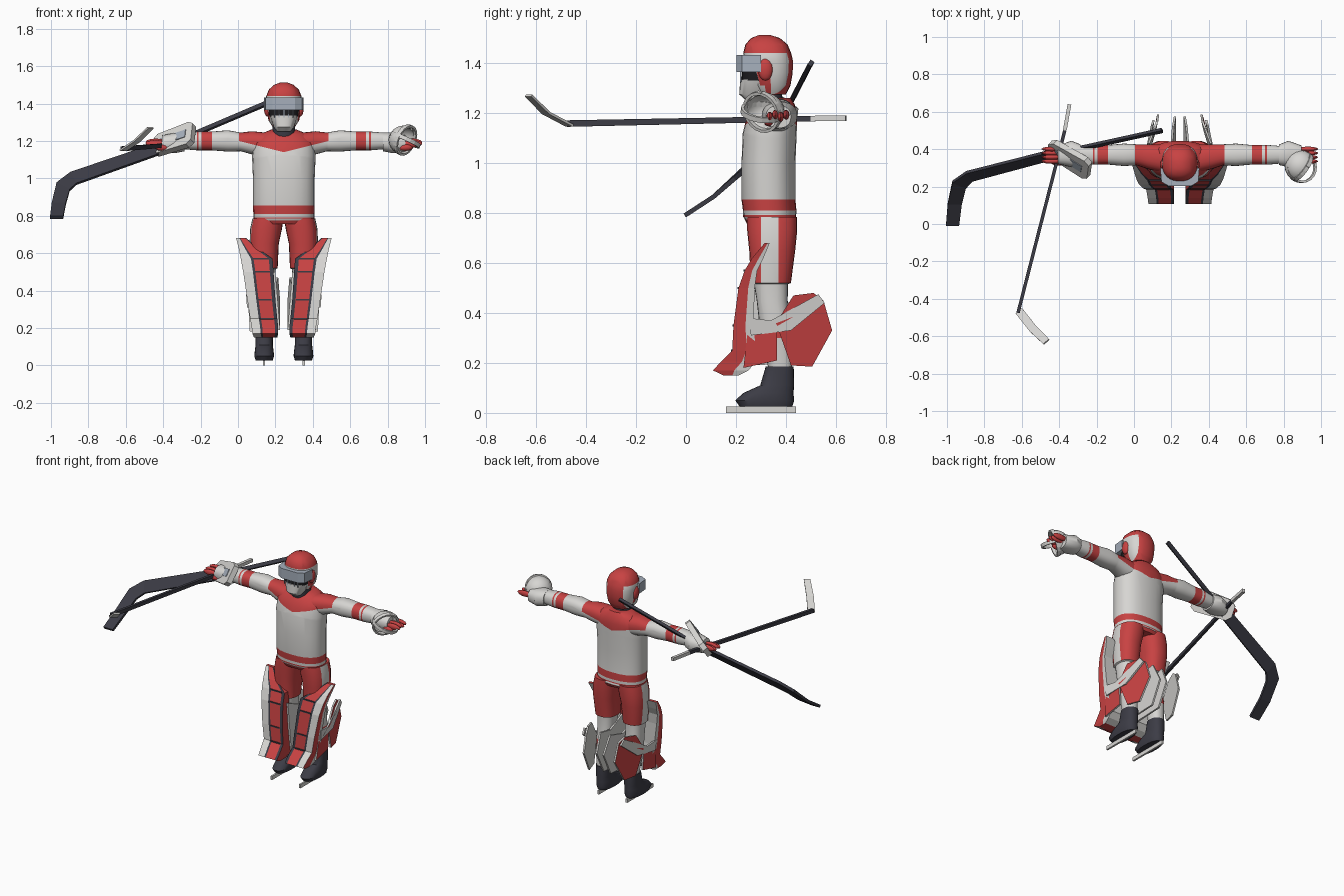
import bpy, bmesh, math
from mathutils import Vector as V

cube = bpy.data.objects.get("Cube")
if cube:
    bpy.data.objects.remove(cube)

C = 0.245  # body centre line


def material(name, rgb):
    m = bpy.data.materials.new(name)
    m.use_nodes = True
    m.diffuse_color = (*rgb, 1)
    b = m.node_tree.nodes["Principled BSDF"]
    b.inputs["Base Color"].default_value = (*rgb, 1)
    b.inputs["Roughness"].default_value = 0.7
    return m


MATS = [material("red", (0.58, 0.055, 0.055)), material("white", (0.68, 0.67, 0.65)),
        material("charcoal", (0.045, 0.045, 0.06)), material("visor_grey", (0.38, 0.43, 0.5)),
        material("black", (0.012, 0.012, 0.014))]
RED, WHITE, DARK, VISOR, BLACK = range(5)


def finish(name, bm, rule, smooth=True, cuts=()):
    """Cut colour borders, colour faces by rule(centre, normal, index), make the object."""
    bmesh.ops.recalc_face_normals(bm, faces=bm.faces)
    for co, no in cuts:
        bmesh.ops.bisect_plane(bm, geom=bm.verts[:] + bm.edges[:] + bm.faces[:],
                               plane_co=co, plane_no=no)
    bm.normal_update()
    bm.faces.ensure_lookup_table()
    picks = []
    for i, f in enumerate(bm.faces):
        k = rule if isinstance(rule, int) else rule(f.calc_center_median(), f.normal, i)
        if k not in picks:
            picks.append(k)
        f.material_index = picks.index(k)
    me = bpy.data.meshes.new(name)
    bm.to_mesh(me)
    bm.free()
    for k in picks:
        me.materials.append(MATS[k])
    ob = bpy.data.objects.new(name, me)
    bpy.context.collection.objects.link(ob)
    if smooth:
        bpy.context.view_layer.objects.active = ob
        ob.select_set(True)
        bpy.ops.object.shade_smooth_by_angle(angle=math.radians(40))
        ob.select_set(False)
    return ob


def skin(name, rings, rule, smooth=True, cuts=()):
    """Join rings of points into a closed body."""
    bm = bmesh.new()
    vs = [[bm.verts.new(p) for p in r] for r in rings]
    n = len(vs[0])
    for a, b in zip(vs, vs[1:]):
        for j in range(n):
            bm.faces.new((a[j], a[(j + 1) % n], b[(j + 1) % n], b[j]))
    bm.faces.new(vs[0])
    bm.faces.new(vs[-1])
    return finish(name, bm, rule, smooth, cuts)


def loft(name, rings, rule, u, v, cuts=(), n=24, power=0.85):
    """Oval rings (centre, radius along u, radius along v)."""
    def oval(c, a, b):
        pts = []
        for i in range(n):
            co, si = math.cos(math.tau * i / n), math.sin(math.tau * i / n)
            pts.append(V(c) + u * math.copysign(abs(co) ** power, co) * a
                       + v * math.copysign(abs(si) ** power, si) * b)
        return pts
    return skin(name, [oval(*r) for r in rings], rule, True, cuts)


def bar(name, rows, rule, thick=0.016):
    """Flat bar through rows of (point, width direction, width)."""
    rings = []
    for i, (p, w, size) in enumerate(rows):
        d = V(rows[min(i + 1, len(rows) - 1)][0]) - V(rows[max(i - 1, 0)][0])
        w = V(w).normalized()
        t = d.cross(w).normalized() * thick / 2
        w = w * size / 2
        rings.append([V(p) + w + t, V(p) + w - t, V(p) - w - t, V(p) - w + t])
    return skin(name, rings, rule, False)


def sheet(name, pts, offset, rule):
    pts = [V(p) for p in pts]
    return skin(name, [pts, [p + V(offset) for p in pts]], rule, False)


def ball(name, c, r, rule, seg=16, cuts=()):
    bm = bmesh.new()
    bmesh.ops.create_uvsphere(bm, u_segments=seg, v_segments=seg // 2, radius=1)
    for vert in bm.verts:
        vert.co = V(c) + V(a * b for a, b in zip(vert.co, r))
    return finish(name, bm, rule, True, cuts)


X, Y, Z = V((1, 0, 0)), V((0, 1, 0)), V((0, 0, 1))

# Jersey with yoke and hem stripes
yoke = lambda c: c.z > 1.14 + 0.25 * abs(c.x - C)
yoke_cuts = [((C, 0, 1.14), (s * 0.25, 0, -1)) for s in (-1, 1)]
stripe = lambda c: 0.81 < c.z < 0.855 or c.z < 0.775 or 0.785 < c.z < 0.792
loft("jersey", [((C, y, z), a, b) for z, y, a, b in (
    (0.755, 0.34, 0.15, 0.095), (0.775, 0.34, 0.16, 0.105), (0.785, 0.335, 0.163, 0.106),
    (0.792, 0.335, 0.163, 0.106), (0.81, 0.335, 0.163, 0.107), (0.855, 0.33, 0.165, 0.108),
    (1.0, 0.33, 0.165, 0.108), (1.12, 0.335, 0.17, 0.108), (1.19, 0.345, 0.165, 0.1),
    (1.235, 0.355, 0.13, 0.08), (1.26, 0.36, 0.07, 0.06))],
    lambda c, n, i: RED if yoke(c) or stripe(c) else WHITE, X, Y, yoke_cuts)

# Neck, helmet, mask and visor
loft("neck", [((C, 0.33, 1.2), 0.06, 0.06), ((C, 0.32, 1.33), 0.06, 0.06)], DARK, X, Y)


def helmet_colour(c, n, i):
    dx = abs(c.x - C)
    ear = dx > 0.07 and 0.29 < c.y < 0.345 and c.z < 1.42
    return RED if c.z > 1.44 and c.y < 0.41 or dx < 0.06 and c.y > 0.3 or ear else WHITE


loft("helmet", [((C, y, z), a, b) for z, y, a, b in (
    (1.275, 0.34, 0.06, 0.06), (1.31, 0.34, 0.082, 0.078), (1.36, 0.335, 0.092, 0.092),
    (1.41, 0.33, 0.096, 0.098), (1.44, 0.325, 0.094, 0.096), (1.475, 0.322, 0.08, 0.084),
    (1.5, 0.318, 0.052, 0.058), (1.512, 0.315, 0.02, 0.024))],
    helmet_colour, X, Y, [((C - 0.06, 0, 0), X), ((C + 0.06, 0, 0), X), ((0, 0.41, 0), Y)])
loft("chin_mask", [((C, y, z), a, b) for z, y, a, b in (
    (1.25, 0.275, 0.035, 0.035), (1.275, 0.275, 0.055, 0.062), (1.335, 0.285, 0.075, 0.068))],
    WHITE, X, Y)
loft("face_cage", [((C, 0.285, 1.33), 0.077, 0.063), ((C, 0.285, 1.375), 0.082, 0.06)], BLACK, X, Y)
for i in range(-2, 3):
    bar("cage_wire", [((C + i * 0.025, 0.219, 1.325), X, 0.005),
                      ((C + i * 0.025, 0.22, 1.37), X, 0.005)], VISOR, 0.006)
half = [(0.105, 0.3), (0.098, 0.225), (0.06, 0.203)]
outline = [(C + x, y, 1.365) for x, y in half] + [(C - x, y, 1.365) for x, y in half[::-1]]
sheet("visor", outline, (0, 0, 0.067), VISOR)
for s in (-1, 1):
    ball("ear_guard", (C + s * 0.088, 0.318, 1.375), (0.018, 0.03, 0.045), RED)


# Arms and legs, one pass for each side
def arm_colour(c, n, i):
    d = abs(c.x - C)
    return RED if (yoke(c) and d < 0.24) or 0.385 < d < 0.44 or 0.455 < d < 0.465 else WHITE


def leg_colour(s):
    def rule(c, n, i):
        side = (c.x - C) * s > 0.1 and 0.3 < c.y < 0.37
        return RED if (c.z > 0.52 and not side) or 0.3 < c.z < 0.36 else WHITE
    return rule


for s in (-1, 1):
    at = lambda d: C + s * d
    P = lambda d, y, z: V((at(d), y, z))
    loft("sleeve", [(P(d, y, z), a, b) for d, y, z, a, b in (
        (0.1, 0.35, 1.18, 0.075, 0.065), (0.17, 0.36, 1.19, 0.066, 0.062),
        (0.23, 0.37, 1.195, 0.056, 0.05), (0.3, 0.37, 1.2, 0.06, 0.057),
        (0.385, 0.37, 1.2, 0.052, 0.05), (0.44, 0.37, 1.2, 0.053, 0.05),
        (0.455, 0.37, 1.2, 0.053, 0.05), (0.465, 0.37, 1.2, 0.053, 0.05),
        (0.56, 0.37, 1.2, 0.045, 0.042))], arm_colour, Y, Z, yoke_cuts + [(P(0.24, 0, 0), X)])
    loft("trouser_leg", [(P(d, y, z), a, b) for z, d, y, a, b in (
        (0.15, 0.105, 0.38, 0.04, 0.045), (0.3, 0.105, 0.365, 0.05, 0.06),
        (0.36, 0.105, 0.355, 0.055, 0.062), (0.45, 0.105, 0.345, 0.055, 0.062),
        (0.515, 0.103, 0.34, 0.06, 0.068), (0.52, 0.103, 0.34, 0.07, 0.08),
        (0.65, 0.105, 0.345, 0.078, 0.092), (0.73, 0.095, 0.345, 0.085, 0.1),
        (0.785, 0.085, 0.345, 0.083, 0.1))], leg_colour(s), X, Y,
        [((0, 0.3, 0), Y), ((0, 0.37, 0), Y)])

    # Skate boot and blade
    loft("skate_boot", [(P(0.105, y, z), a, b) for z, y, a, b in (
        (0.025, 0.32, 0.045, 0.105), (0.05, 0.315, 0.053, 0.118), (0.08, 0.33, 0.05, 0.1),
        (0.11, 0.365, 0.046, 0.068), (0.185, 0.375, 0.047, 0.056))], DARK, X, Y)
    sheet("skate_blade", [P(0.1, y, z) for y, z in
                          ((0.16, 0), (0.44, 0), (0.44, 0.025), (0.16, 0.025))],
          (s * 0.012, 0, 0), WHITE)

    # Leg pad: rows of height, inner edge, outer edge, front depth, back depth
    rows = [(0.68, 0.2, 0.255, 0.315, 0.335), (0.62, 0.13, 0.24, 0.265, 0.31),
            (0.57, 0.06, 0.23, 0.235, 0.285), (0.5, 0.055, 0.217, 0.21, 0.275),
            (0.35, 0.045, 0.195, 0.19, 0.27), (0.25, 0.035, 0.18, 0.185, 0.28),
            (0.205, 0.03, 0.172, 0.14, 0.28), (0.17, 0.03, 0.168, 0.108, 0.25),
            (0.15, 0.035, 0.16, 0.15, 0.21)]
    rings = []
    for z, a, b, f, k in rows:
        ring = [P(a + (b - a) * t, f, z) for t in (0, 0.12, 0.6, 0.68, 1)]
        rings.append(ring + [P(b, f + (k - f) * 0.6, z), P(b, k, z), P(a, k, z)])
    bands = (DARK, RED, DARK, WHITE, RED, WHITE, WHITE, RED)
    skin("leg_pad", rings, lambda c, n, i: RED if i >= 64 else bands[i % 8], False)
    for z, a, b, f, k in rows[2:6]:
        bar("pad_crease", [(P(a + 0.02, f, z), Z, 0.008), (P(a + (b - a) * 0.62, f, z), Z, 0.008)],
            DARK, 0.008)

    # Pad wings: red outside, white inside
    wing = lambda c, n, i, s=s: RED if n.x * s > 0.3 else WHITE
    off = (s * 0.012, 0, 0)
    sheet("outer_wing", [P(d, y, z) for d, y, z in (
        (0.17, 0.36, 0.36), (0.16, 0.43, 0.47), (0.13, 0.51, 0.48), (0.115, 0.55, 0.45),
        (0.11, 0.585, 0.33), (0.125, 0.505, 0.185), (0.15, 0.42, 0.19))], off, wing)
    sheet("calf_wrap", [P(d, y, z) for d, y, z in (
        (0.17, 0.23, 0.18), (0.165, 0.365, 0.21), (0.17, 0.365, 0.33), (0.18, 0.25, 0.36))], off, wing)
    sheet("wing_strap", [P(d, y, z) for d, y, z in (
        (0.19, 0.25, 0.38), (0.182, 0.34, 0.37), (0.142, 0.53, 0.475), (0.135, 0.555, 0.44),
        (0.165, 0.42, 0.33), (0.185, 0.26, 0.31))], off, WHITE)
    sheet("inner_wing", [P(d, y, z) for d, y, z in (
        (0.045, 0.25, 0.5), (0.04, 0.4, 0.44), (0.03, 0.52, 0.47), (0.02, 0.575, 0.35),
        (0.02, 0.5, 0.2), (0.02, 0.25, 0.19))], off, WHITE)

    # Glove cuff and fingers
    loft("glove_cuff", [(P(0.53, 0.37, 1.195), 0.055, 0.05), (P(0.58, 0.375, 1.19), 0.07, 0.055),
                        (P(0.65, 0.37, 1.185), 0.05, 0.045)], WHITE, Y, Z)
    for i in range(4):
        ball("finger", P(0.685, 0.335 + i * 0.022, 1.185 + 0.008 * (i % 2)), (0.055, 0.013, 0.02),
             RED, 12)
    ball("thumb", P(0.65, 0.33, 1.165), (0.04, 0.018, 0.018), RED, 12)

# Catching glove: open bowl with a rim
bm = bmesh.new()
bmesh.ops.create_uvsphere(bm, u_segments=20, v_segments=12, radius=1)
bmesh.ops.bisect_plane(bm, geom=bm.verts[:] + bm.edges[:] + bm.faces[:], plane_co=(0, 0, 0),
                       plane_no=(0.7, -0.5, -0.3), clear_outer=True)
for vert in bm.verts:
    vert.co = V((0.89, 0.31, 1.205)) + V((vert.co.x * 0.085, vert.co.y * 0.085, vert.co.z * 0.078))
bowl = finish("catcher_pocket", bm, WHITE)
bowl.modifiers.new("thickness", "SOLIDIFY").thickness = 0.01
for k, tilt in enumerate((V((0.7, -0.5, -0.3)), V((0.4, 0.1, 0.9)))):
    tilt.normalize()
    u = tilt.cross(Y).normalized()
    w = tilt.cross(u)
    ring = [V((0.895, 0.305, 1.205)) + (u * math.cos(a) + w * math.sin(a)) * 0.08
            for a in (math.tau * i / 20 for i in range(21))]
    bar("catcher_rim", [(p, tilt, 0.022) for p in ring], WHITE, 0.012)

# Blocker board with raised centre
long = V((0.2, -0.12, 0.07)).normalized()
mid = V((-0.345, 0.35, 1.205))
across = V((0.02, 0.07, 0.1))
across = (across - long * across.dot(long)).normalized()
bar("blocker_board", [(mid + long * t, across, w) for t, w in
                      ((-0.13, 0.07), (-0.1, 0.13), (0.1, 0.15), (0.13, 0.11))], WHITE, 0.035)
bar("blocker_panel", [(mid + long * t, across, 0.05) for t in (-0.08, 0.09)], VISOR, 0.043)

# Wide stick: curved blade, paddle and thin shaft
flat = (0.41, -0.53, -0.74)
bar("wide_stick", [((-0.97, -0.005, 0.79), X, 0.07), ((-0.958, 0.11, 0.865), X, 0.075),
                   ((-0.935, 0.21, 0.955), (0.8, -0.35, -0.4), 0.085),
                   ((-0.88, 0.255, 1.0), flat, 0.08), ((-0.42, 0.375, 1.16), flat, 0.07),
                   ((-0.36, 0.388, 1.183), flat, 0.024), ((0.15, 0.5, 1.4), flat, 0.024)], DARK, 0.018)

# Thin stick with pale grip and blade
bar("thin_shaft", [((-0.37, 0.5, 1.178), Z, 0.022), ((-0.62, -0.475, 1.158), Z, 0.026)], DARK, 0.018)
bar("stick_grip", [((-0.345, 0.64, 1.18), Z, 0.022), ((-0.37, 0.5, 1.178), Z, 0.022)], WHITE, 0.02)
bar("thin_blade", [((-0.615, -0.465, 1.15), (0.6, 0.5, 0), 0.045),
                   ((-0.54, -0.56, 1.2), (0.6, 0.5, 0), 0.045),
                   ((-0.468, -0.63, 1.27), (0.6, 0.5, 0), 0.04)], WHITE, 0.01)
